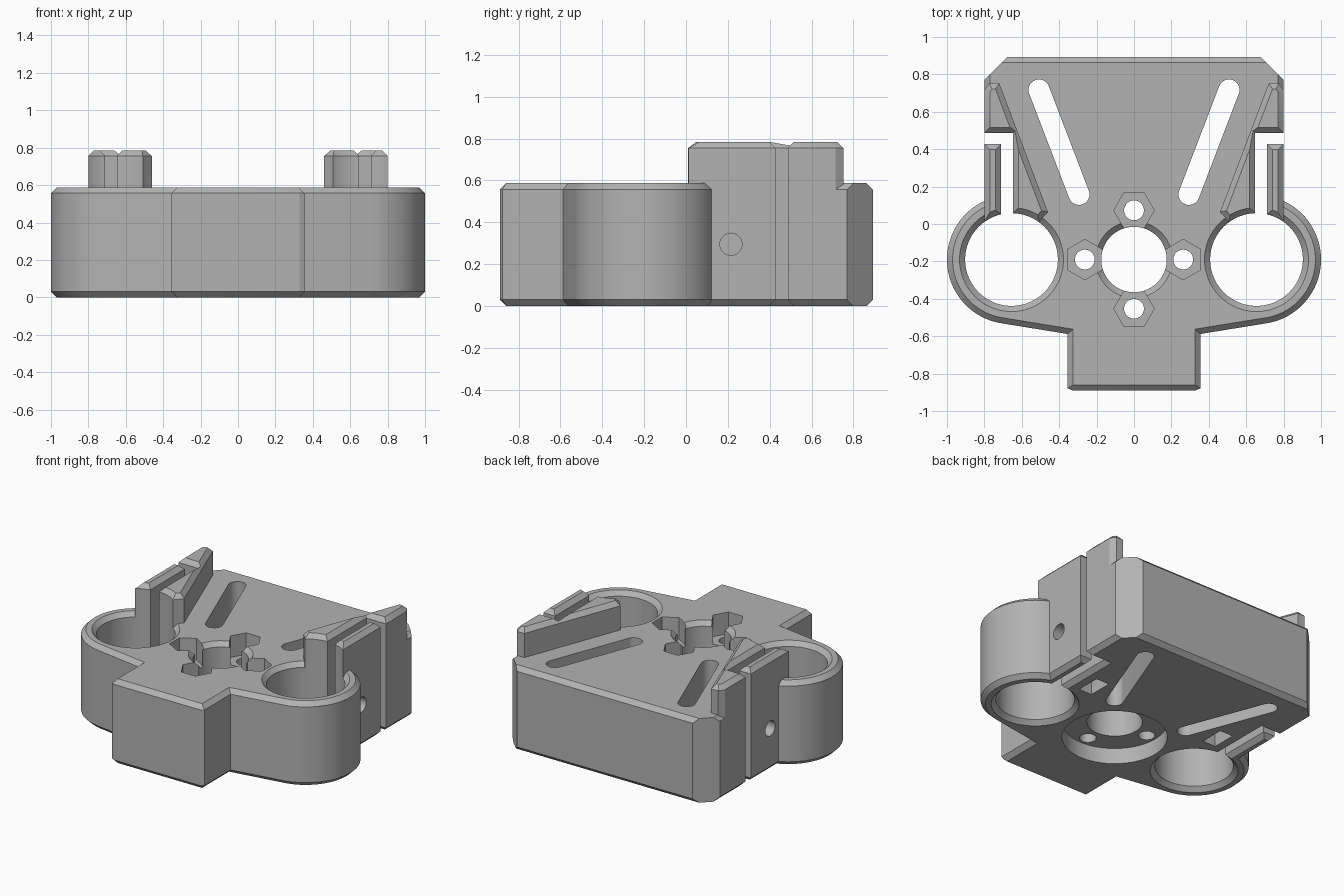
import bpy, bmesh, math
from mathutils import Vector

if "Cube" in bpy.data.objects:
    bpy.data.objects.remove(bpy.data.objects["Cube"])

grey = bpy.data.materials.new("plain grey")
grey.use_nodes = True
colour = (0.45, 0.45, 0.45, 1)
grey.diffuse_color = colour
grey.node_tree.nodes["Principled BSDF"].inputs["Base Color"].default_value = colour

TOP, TALL, C = 0.587, 0.785, 0.03      # deck height, clamp height, chamfer
RX, RY, HOLE, RING = 0.655, -0.19, 0.248, 0.345


def circle(x, y, r, n=64, start=0.0, sweep=math.tau):
    return [(x + r * math.cos(start + sweep * i / n),
             y + r * math.sin(start + sweep * i / n)) for i in range(n)]


def inset(pts, d):
    """Mitred inward offset of a counter-clockwise outline."""
    out = []
    for i, p in enumerate(pts):
        p = Vector(p)
        a = (p - Vector(pts[i - 1])).normalized()
        b = (Vector(pts[(i + 1) % len(pts)]) - p).normalized()
        na, nb = Vector((-a.y, a.x)), Vector((-b.y, b.x))
        out.append(p + (na + nb) * d / (1 + na.dot(nb)))
    return out


def prism(name, pts, levels):
    """Stack the outline through (height, inset) levels."""
    area = sum(pts[i - 1][0] * p[1] - p[0] * pts[i - 1][1] for i, p in enumerate(pts))
    if area < 0:
        pts = pts[::-1]
    bm = bmesh.new()
    rings = [[bm.verts.new((p[0], p[1], z)) for p in inset(pts, d)] for z, d in levels]
    n = len(pts)
    for low, high in zip(rings, rings[1:]):
        for i in range(n):
            j = (i + 1) % n
            bm.faces.new((low[i], low[j], high[j], high[i]))
    bm.faces.new(rings[0][::-1])
    bm.faces.new(rings[-1])
    mesh = bpy.data.meshes.new(name)
    bm.to_mesh(mesh)
    bm.free()
    mesh.materials.append(grey)
    ob = bpy.data.objects.new(name, mesh)
    bpy.context.collection.objects.link(ob)
    return ob


def combine(body, other, operation):
    mod = body.modifiers.new("combine", 'BOOLEAN')
    mod.operation, mod.solver, mod.object = operation, 'EXACT', other
    bpy.context.view_layer.objects.active = body
    bpy.ops.object.modifier_apply(modifier=mod.name)
    bpy.data.objects.remove(other)


def cut(pts, levels):
    combine(body, prism("cutter", pts, levels), 'DIFFERENCE')


def flared(top):
    """Through cut that opens into a chamfer at bottom and top."""
    e = 0.02
    return [(-e, -C - e), (C, 0), (top - C, 0), (top + e, -C - e)]


# Main body outline: back plate, two round lobes, front block
a0 = math.pi - math.acos((0.8 - RX) / RING)
a1 = math.radians(260.5)
left = [(-0.8, 0.893)]
left += circle(-RX, RY, RING, 48, a0, a1 - a0)
left += [(-RX + RING * math.cos(a1), RY + RING * math.sin(a1)),
         (-0.355, -0.588), (-0.355, -0.878), (-0.33, -0.89)]
outline = left + [(-x, y) for x, y in reversed(left)]
body = prism("mount_body", outline, [(0, C), (C, 0), (TOP - C, 0), (TOP, C)])

for s in (1, -1):
    def side(pts):
        return [(s * x, y) for x, y in pts]

    # Back corner cut and chamfered rod socket
    cut(side([(0.66, 0.91), (0.82, 0.75), (0.95, 0.95)]), [(-0.1, 0), (0.7, 0)])
    cut(circle(s * RX, RY, HOLE), flared(TOP))

    # Tall clamp wedge rising above the deck
    wedge = side([(0.8, -0.1), (0.8, 0.715), (0.775, 0.752), (0.72, 0.752),
                  (0.46, 0.064), (0.50, 0.02), (0.56, -0.06)])
    combine(body, prism("clamp", wedge, [(0.3, 0), (TALL - C, 0), (TALL, C)]), 'UNION')
    cut(circle(s * RX, RY, HOLE), flared(TALL))

    # L-shaped split that frees the clamp tab
    cut(side([(0.648, 0.0), (0.71, 0.0), (0.71, 0.428), (0.9, 0.428),
              (0.9, 0.487), (0.648, 0.487)]), flared(TALL))

    # Nut pocket under the clamp
    cut(side([(0.46, 0.13), (0.56, 0.13), (0.56, 0.3), (0.46, 0.3)]),
        [(-0.1, 0), (0.39, 0)])

    # Clamp screw hole running sideways
    screw = prism("cutter", circle(0, 0, 0.053, 32), [(0.5, 0), (0.95, 0)])
    screw.rotation_euler = (0, s * math.pi / 2, 0)
    screw.location = (0, 0.215, 0.295)
    bpy.context.view_layer.update()
    combine(body, screw, 'DIFFERENCE')

    # Slanted adjustment slot
    p, q = Vector((s * 0.508, 0.717)), Vector((s * 0.294, 0.158))
    t = math.atan2(p.y - q.y, p.x - q.x)
    slot = circle(p.x, p.y, 0.056, 17, t - math.pi / 2, math.pi * 17 / 16)
    slot += circle(q.x, q.y, 0.056, 17, t + math.pi / 2, math.pi * 17 / 16)
    cut(slot, [(-0.1, 0), (0.7, 0)])

# Central bore with a round recess below
cut(circle(0, RY, 0.175), [(-0.1, 0), (TOP - C, 0), (TOP + 0.02, -C - 0.02)])
cut(circle(0, RY, 0.333), [(-0.1, 0), (0.11, 0)])

# Four screw holes with hexagonal nut pockets
for k in range(4):
    t = k * math.pi / 2
    x, y = 0.263 * math.cos(t), RY + 0.263 * math.sin(t)
    cut(circle(x, y, 0.053, 32), [(-0.1, 0), (0.7, 0)])
    cut(circle(x, y, 0.108, 6, t + math.pi / 2), [(TOP - 0.15, 0), (0.7, 0)])

# Smooth the round walls, keep the edges crisp
bpy.ops.object.select_all(action='DESELECT')
body.select_set(True)
bpy.context.view_layer.objects.active = body
bpy.ops.object.shade_smooth_by_angle(angle=math.radians(25))
